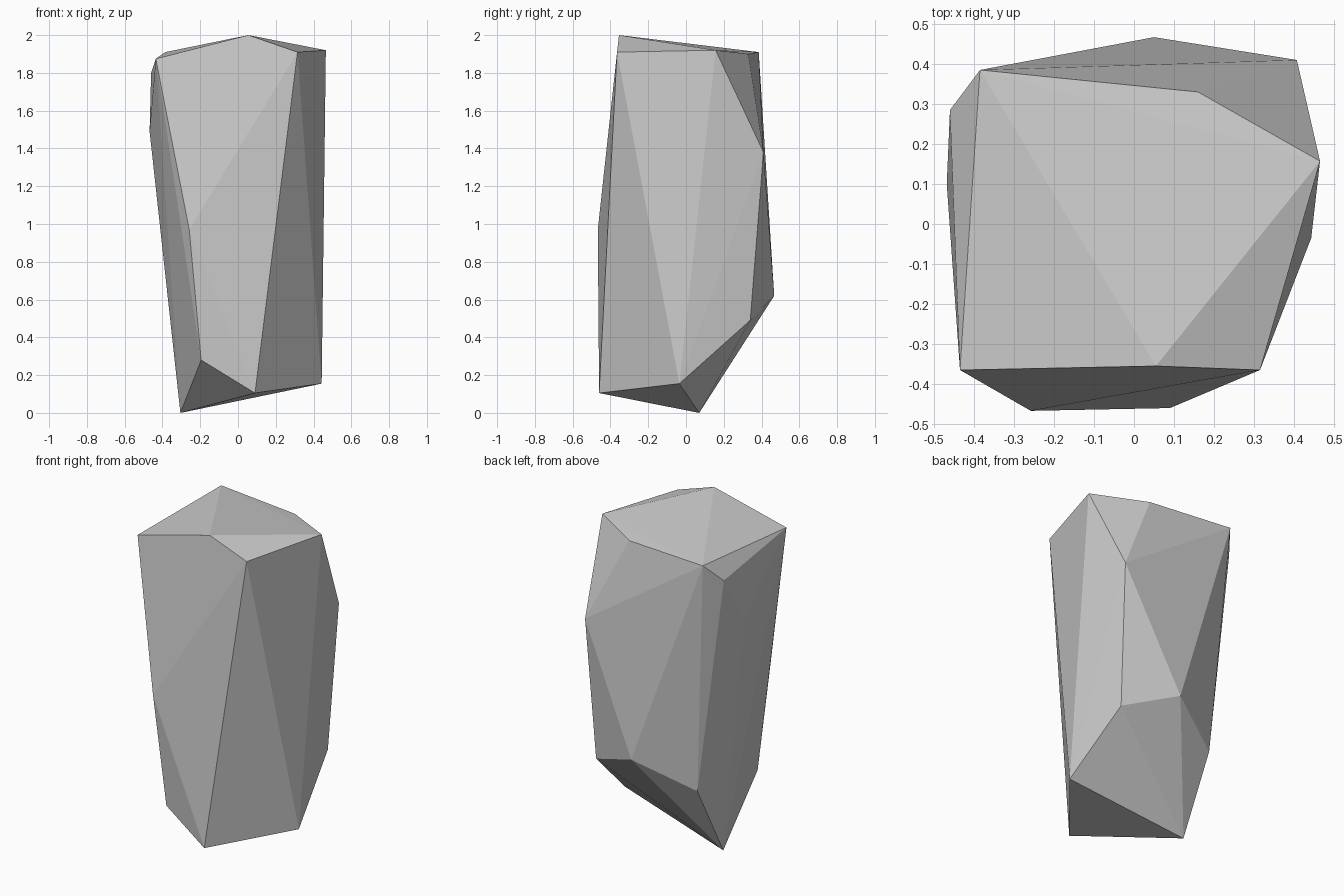
import bpy, bmesh

# Corner points of the faceted boulder, from base to crown
corners = [
    (-0.305, 0.07, 0.0), (0.09, -0.46, 0.105), (0.443, -0.035, 0.155),    # base
    (-0.195, -0.425, 0.28), (-0.294, 0.308, 0.455), (0.38, 0.34, 0.49),   # lower flank
    (0.05, 0.467, 0.62), (-0.258, -0.467, 0.97),                          # waist
    (0.407, 0.41, 1.38), (-0.468, 0.10, 1.49), (-0.46, 0.285, 1.80),      # upper flank
    (-0.435, -0.365, 1.875), (0.16, 0.33, 1.90), (-0.385, 0.385, 1.91),   # crown
    (0.315, -0.365, 1.91), (0.465, 0.157, 1.92), (0.055, -0.355, 2.0),
]

# Wrap the corners in flat facets
bm = bmesh.new()
for c in corners:
    bm.verts.new(c)
bmesh.ops.convex_hull(bm, input=list(bm.verts))
bmesh.ops.recalc_face_normals(bm, faces=list(bm.faces))

mesh = bpy.data.meshes.new("standing_rock")
bm.to_mesh(mesh)
bm.free()
rock = bpy.data.objects.new("standing_rock", mesh)
bpy.context.collection.objects.link(rock)
